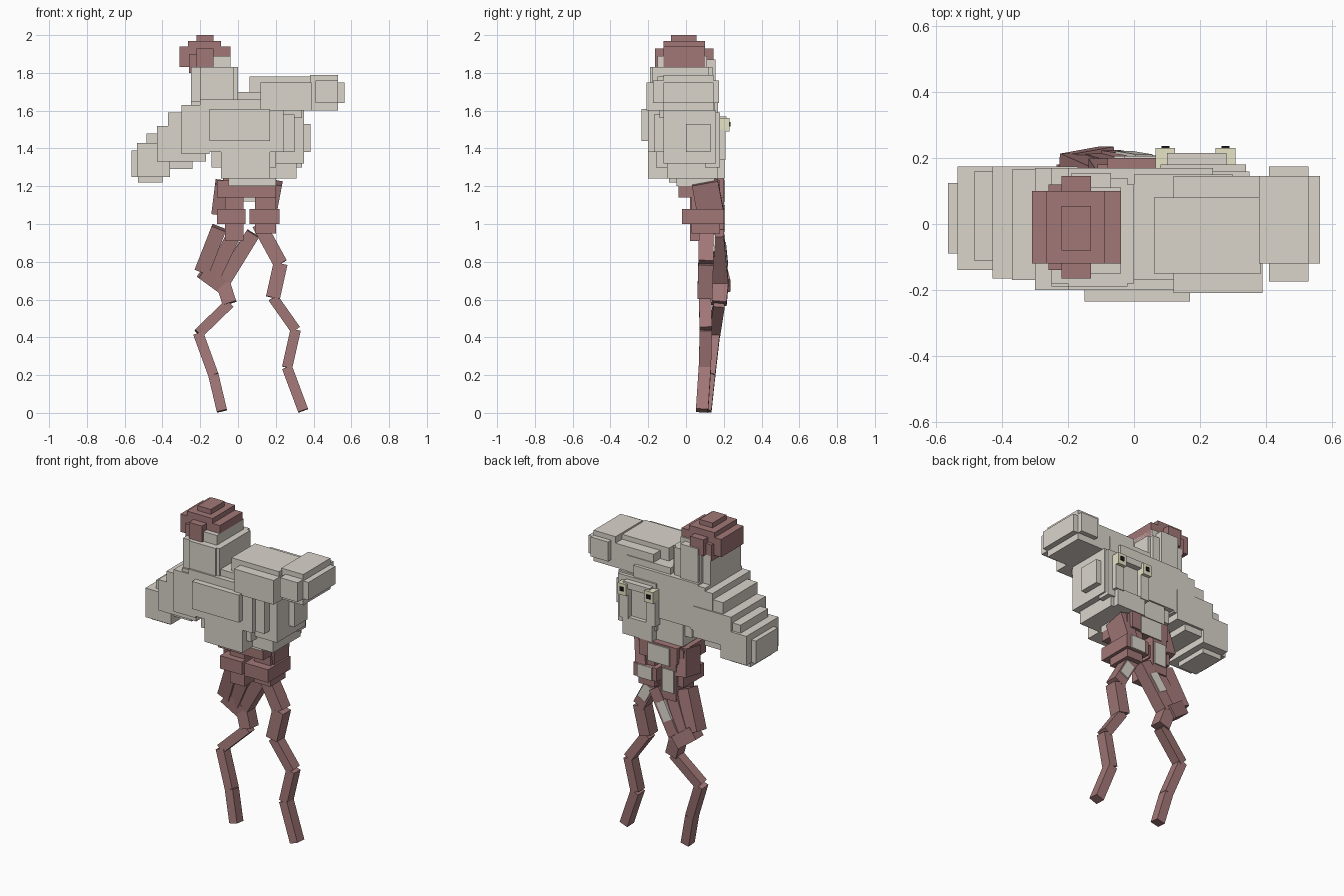
import bpy
import bmesh
from mathutils import Matrix, Vector

default_cube = bpy.data.objects.get("Cube")
if default_cube:
    bpy.data.objects.remove(default_cube, do_unlink=True)


def flat_material(name, red, green, blue):
    material = bpy.data.materials.new(name)
    material.use_nodes = True
    color = (red, green, blue, 1)
    material.diffuse_color = color
    shader = material.node_tree.nodes["Principled BSDF"]
    shader.inputs["Base Color"].default_value = color
    shader.inputs["Roughness"].default_value = 1
    return material


stone = flat_material("warm grey", .7, .66, .6)
rust = flat_material("dusty red", .36, .185, .185)
cream = flat_material("pale yellow", .83, .8, .59)
ink = flat_material("near black", .01, .01, .01)


def add_object(name, mesh_data, material):
    mesh = bpy.data.meshes.new(name)
    mesh_data.to_mesh(mesh)
    mesh_data.free()
    mesh.materials.append(material)
    part = bpy.data.objects.new(name, mesh)
    bpy.context.scene.collection.objects.link(part)
    return part


def block(name, x, y, z, material=stone):
    """Axis-aligned block given as a range along each axis."""
    low, high = Vector((x[0], y[0], z[0])), Vector((x[1], y[1], z[1]))
    mesh_data = bmesh.new()
    place = Matrix.Translation((low + high) / 2) @ Matrix.Diagonal(high - low).to_4x4()
    bmesh.ops.create_cube(mesh_data, size=1, matrix=place)
    return add_object(name, mesh_data, material)


def limb(name, joints, width, depth, material=rust):
    """Chain of square beams that follows the joints."""
    mesh_data = bmesh.new()
    for start, end in zip(joints, joints[1:]):
        start, end = Vector(start), Vector(end)
        along = (end - start).normalized()
        across = Vector((0, 1, 0)).cross(along).normalized()
        back = along.cross(across)
        turn = Matrix((across, back, along)).transposed().to_4x4()
        size = Matrix.Diagonal((width, depth, (end - start).length, 1))
        place = Matrix.Translation((start + end) / 2) @ turn @ size
        bmesh.ops.create_cube(mesh_data, size=1, matrix=place)
    return add_object(name, mesh_data, material)


# Head and stepped cap
block("head", (-.25, 0), (-.18, .12), (1.55, 1.83))
block("head_front", (-.2, -.02), (-.19, .14), (1.6, 1.83))
block("head_crown", (-.13, -.04), (-.15, .11), (1.78, 1.89))
block("head_back", (-.19, -.07), (.1, .155), (1.6, 1.87))
block("cap", (-.31, -.04), (-.12, .1), (1.83, 1.94), rust)
block("cap_step", (-.265, -.09), (-.12, .1), (1.9, 1.97), rust)
block("cap_top", (-.22, -.13), (-.08, .055), (1.9, 2), rust)
block("cap_brim", (-.22, -.13), (-.165, .145), (1.83, 1.93), rust)
block("cap_side", (-.26, -.22), (-.14, .12), (1.8, 1.9), rust)

# Torso
block("torso", (-.2, .24), (-.2, .17), (1.38, 1.66))
block("chest_plate", (-.15, .17), (-.235, -.19), (1.44, 1.61))
block("shoulder_bridge", (0, .3), (-.17, .15), (1.6, 1.7))
block("belly", (-.09, .17), (-.2, .16), (1.24, 1.4))
block("belly_side", (-.14, .2), (-.16, .14), (1.3, 1.4))
block("waist", (-.05, .2), (-.05, .15), (1.2, 1.28))
block("left_flank", (.16, .35), (-.12, .16), (1.32, 1.6))
block("left_flank_front", (.17, .3), (-.17, .12), (1.38, 1.58))
block("left_flank_low", (.14, .31), (-.1, .17), (1.24, 1.4))
block("left_flank_outer", (.3, .385), (0, .13), (1.38, 1.53))

# Raised left arm
block("left_upper_arm", (.12, .39), (-.21, .145), (1.6, 1.75))
block("left_arm_top", (.06, .385), (-.15, .08), (1.66, 1.78))
block("left_arm_under", (.2, .34), (-.14, .13), (1.56, 1.62))
block("left_wrist", (.38, .53), (-.12, .145), (1.6, 1.79))
block("left_hand", (.41, .53), (-.175, .175), (1.64, 1.76))
block("left_fingers", (.5, .565), (-.12, .145), (1.64, 1.75))

# Lowered right arm, stepping outward
block("right_shoulder", (-.25, -.1), (-.19, .17), (1.39, 1.65))
block("right_upper_arm", (-.3, -.15), (-.2, .17), (1.37, 1.63))
block("right_upper_arm_step", (-.37, -.18), (-.17, .165), (1.36, 1.59))
block("right_elbow", (-.43, -.17), (-.165, .175), (1.33, 1.52))
block("right_forearm", (-.485, -.24), (-.11, .16), (1.29, 1.48))
block("right_wrist", (-.535, -.36), (-.14, .175), (1.25, 1.43))
block("right_hand", (-.565, -.4), (-.09, .125), (1.25, 1.39))
block("right_palm", (-.53, -.4), (-.09, .125), (1.22, 1.3))

# Small masked face on the back
block("back_mask", (.08, .34), (.1, .18), (1.3, 1.59))
block("back_jaw", (.09, .29), (.15, .205), (1.24, 1.35))
block("back_mask_brow", (.1, .28), (.16, .215), (1.53, 1.57))
for side, center in (("right", .095), ("left", .278)):
    block(side + "_back_cheek", (center - .03, center + .03), (.16, .21), (1.34, 1.5))
    block(side + "_back_eye", (center - .03, center + .03), (.17, .23), (1.49, 1.56), cream)
    block(side + "_back_pupil", (center - .012, center + .012), (.229, .236), (1.515, 1.54), ink)

# Hips
block("pelvis", (-.11, .2), (-.04, .18), (1.14, 1.23), rust)
block("pelvis_back", (-.08, .18), (.1, .2), (1.14, 1.24), rust)
block("right_hip", (-.11, .04), (-.02, .18), (1, 1.08), rust)
block("right_hip_core", (-.07, .03), (.02, .2), (.91, 1.15), rust)
block("left_hip", (.06, .22), (-.02, .2), (1, 1.08), rust)
block("left_hip_core", (.09, .2), (.03, .18), (.95, 1.15), rust)
limb("right_hip_strut", [(-.08, .1, 1.22), (-.1, .13, 1.06)], .08, .14)
limb("left_hip_strut", [(.2, .1, 1.22), (.17, .13, 1.06)], .07, .14)

# Grey patches behind the hips and thighs
block("pelvis_back_plate", (-.03, .12), (.199, .207), (1.12, 1.23))
block("right_hip_plate", (-.06, .02), (.199, .207), (.96, 1.1))
block("left_hip_plate", (.09, .19), (.199, .207), (1, 1.08))
limb("right_thigh_plate", [(.03, .207, .89), (-.03, .217, .79)], .06, .009, stone)
limb("left_thigh_plate", [(.15, .151, .93), (.2, .15, .84)], .06, .009, stone)

# Bent legs
left_path = [(.11, .11, 1), (.225, .105, .79), (.185, .1, .61),
             (.305, .105, .44), (.26, .1, .24), (.345, .085, .012)]
limb("left_leg", left_path[:3], .075, .08)
limb("left_shin", left_path[2:], .055, .065)
right_path = [(.08, .16, .95), (-.08, .185, .69), (-.045, .175, .58),
              (-.21, .15, .42), (-.13, .125, .2), (-.085, .105, .01)]
limb("right_leg", right_path[:3], .075, .08)
limb("right_shin", right_path[2:], .055, .06)

# Extra folded strands around the right thigh
limb("thigh_strand_inner", [(-.01, .14, .97), (-.14, .18, .7)], .075, .08)
limb("thigh_strand_outer", [(-.1, .13, .98), (-.19, .17, .75), (-.08, .19, .67)], .08, .09)
